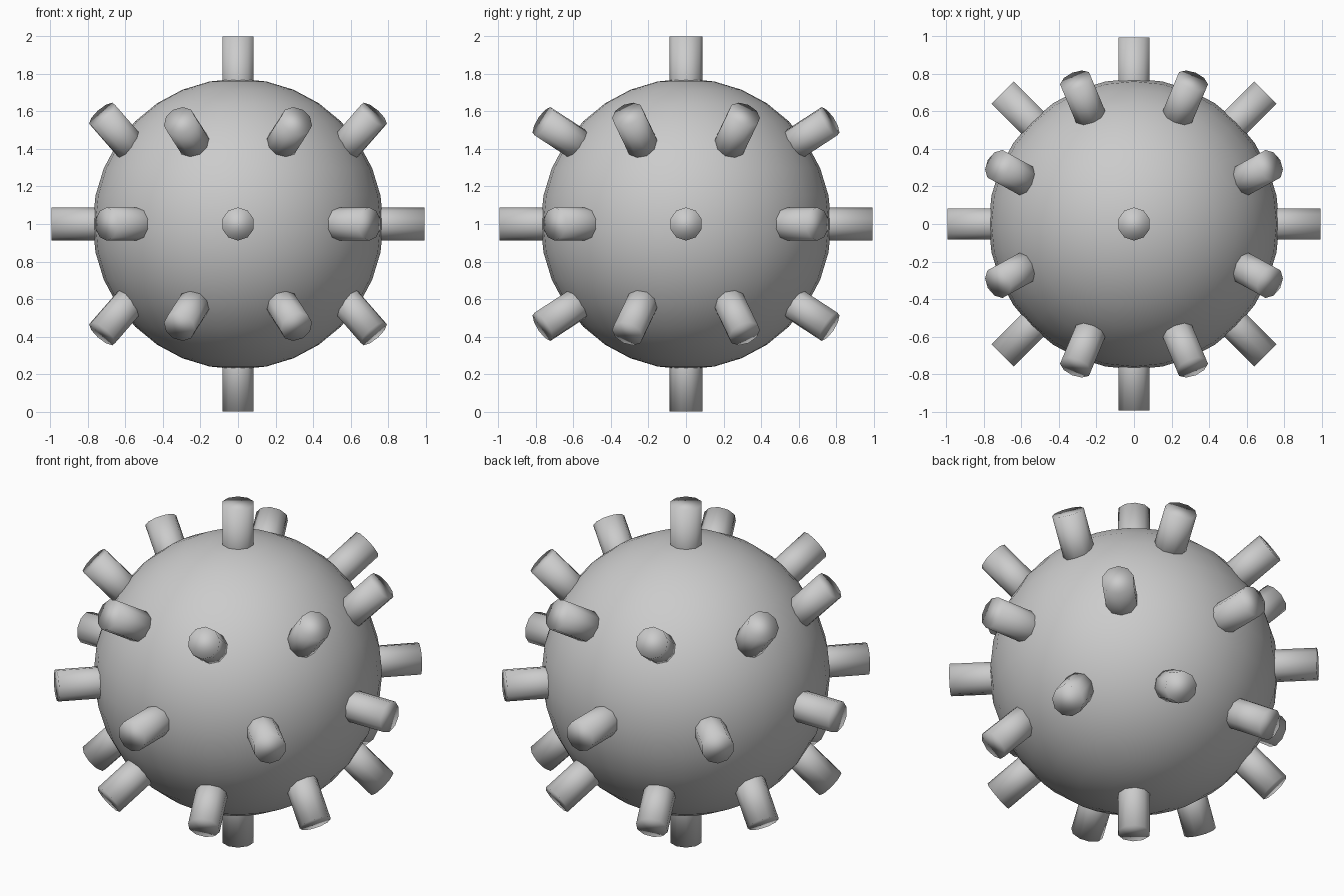
import bpy
from itertools import product
from mathutils import Vector

if "Cube" in bpy.data.objects:
    bpy.data.objects.remove(bpy.data.objects["Cube"])

CENTRE = Vector((0, 0, 1))
PEG_R = 0.088


def peg(name, tip, axis, length=0.45):
    """Ten-sided peg ending at tip, running back into the ball along axis."""
    tip, axis = Vector(tip), Vector(axis).normalized()
    bpy.ops.mesh.primitive_cylinder_add(
        vertices=10, radius=PEG_R, depth=length,
        location=CENTRE + tip - axis * length / 2,
        rotation=axis.to_track_quat('Z', 'Y').to_euler())
    bpy.context.object.name = name
    bpy.ops.object.shade_smooth()


# Ball body
bpy.ops.mesh.primitive_uv_sphere_add(segments=32, ring_count=16, radius=0.775, location=CENTRE)
bpy.context.object.name = "ball_body"
bpy.ops.object.shade_smooth()

# Pegs on the six main axes
for i, s in product(range(3), (-1, 1)):
    d = Vector((0, 0, 0))
    d[i] = s
    peg("axis_peg", d * (1.0 if i == 2 else 0.995), d)

# Diagonal pegs around the equator
for sx, sy in product((-1, 1), repeat=2):
    peg("equator_peg", (0.7 * sx, 0.7 * sy, 0), (sx, sy, 0))

# Slightly tilted pegs in the upper and lower rings
for sx, sy, sz in product((-1, 1), repeat=3):
    peg("side_ring_peg", (0.725 * sx, 0.312 * sy, 0.585 * sz),
        (0.62 * sx, 0.34 * sy, 0.71 * sz), 0.32)
    peg("front_back_ring_peg", (0.312 * sx, 0.765 * sy, 0.548 * sz),
        (0.33 * sx, 0.79 * sy, 0.515 * sz), 0.32)
